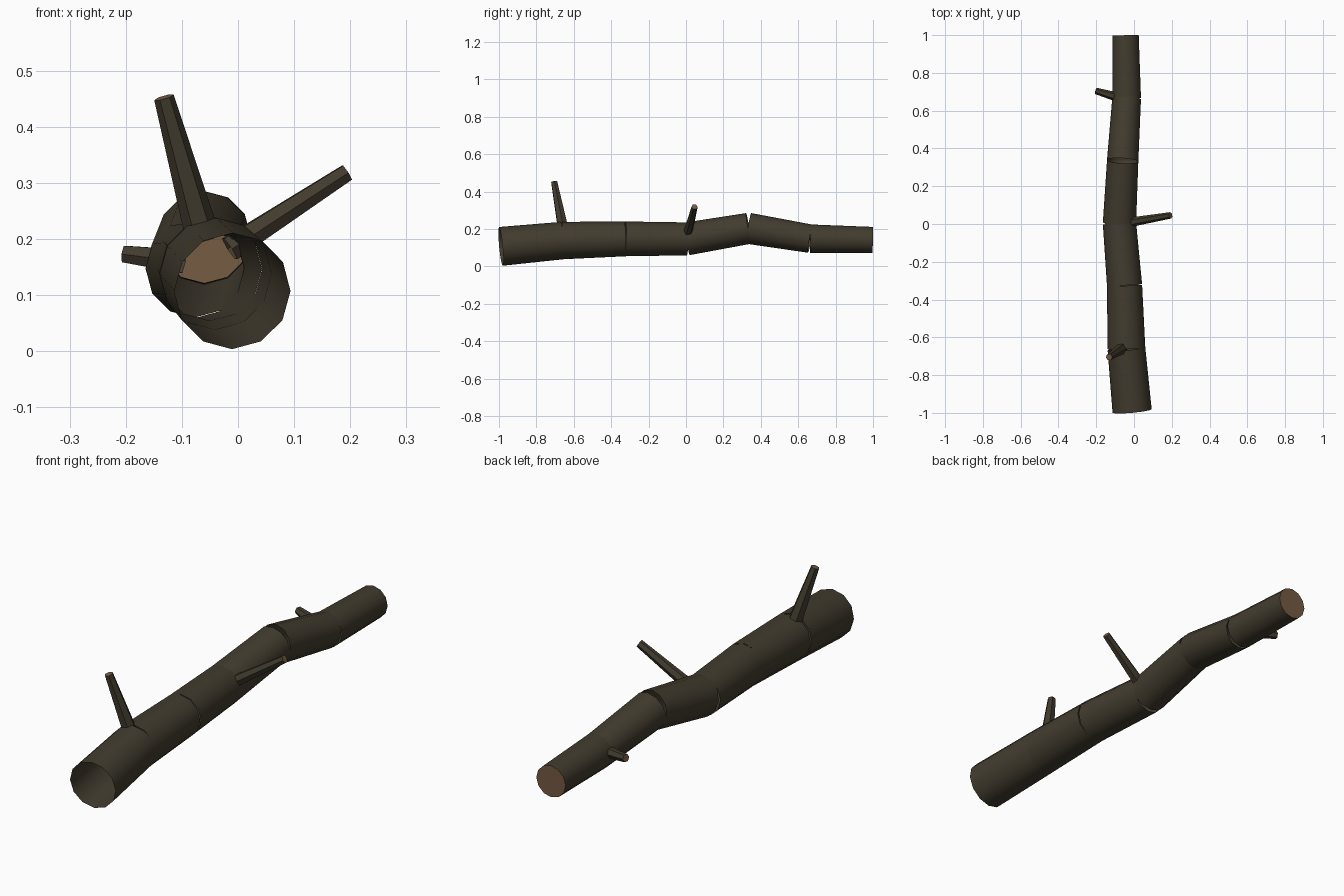
import bpy
import bmesh
from math import cos, sin, tau, radians
from mathutils import Vector

cube = bpy.data.objects.get("Cube")
if cube:
    bpy.data.objects.remove(cube, do_unlink=True)


def material(name, rgb):
    mat = bpy.data.materials.new(name)
    mat.use_nodes = True
    mat.diffuse_color = (*rgb, 1)
    mat.node_tree.nodes["Principled BSDF"].inputs["Base Color"].default_value = (*rgb, 1)
    return mat


bark = material("dark bark", (0.055, 0.045, 0.028))
wood = material("cut wood", (0.18, 0.105, 0.056))


def tube(name, start, end, r0, r1, sides, capped):
    """Open tapered tube between two points, with an optional wood cap at its end."""
    start, end = Vector(start), Vector(end)
    turn = (end - start).to_track_quat('Z', 'Y')
    bm = bmesh.new()
    rings = []
    for centre, r in ((start, r0), (end, r1)):
        rings.append([bm.verts.new(centre + turn @ Vector((r * cos(tau * i / sides),
                                                          r * sin(tau * i / sides), 0)))
                      for i in range(sides)])
    low, high = rings
    for i in range(sides):
        j = (i + 1) % sides
        bm.faces.new((low[i], low[j], high[j], high[i]))
    if capped:
        bm.faces.new(high).material_index = 1
    mesh = bpy.data.meshes.new(name)
    bm.to_mesh(mesh)
    bm.free()
    mesh.materials.append(bark)
    mesh.materials.append(wood)
    obj = bpy.data.objects.new(name, mesh)
    bpy.context.collection.objects.link(obj)
    bpy.ops.object.select_all(action='DESELECT')
    obj.select_set(True)
    bpy.context.view_layer.objects.active = obj
    bpy.ops.object.shade_smooth_by_angle(angle=radians(40))
    return obj


# Trunk joints: centre and radius, from the hollow front end to the capped back end
joints = [
    ((-0.01, -0.99, 0.107), 0.104),
    ((-0.04, -0.66, 0.138), 0.100),
    ((-0.05, -0.325, 0.147), 0.093),
    ((-0.077, 0.005, 0.147), 0.088),
    ((-0.06, 0.335, 0.203), 0.083),
    ((-0.039, 0.665, 0.148), 0.076),
    ((-0.045, 0.998, 0.141), 0.070),
]
for n, ((a, ra), (b, rb)) in enumerate(zip(joints, joints[1:]), 1):
    tube(f"trunk_segment_{n}", a, b, ra, rb, 12, n == len(joints) - 1)

# Broken-off side branches
tube("upper_branch", (-0.062, -0.657, 0.2), (-0.132, -0.705, 0.452), 0.031, 0.018, 6, True)
tube("left_branch", (-0.015, 0.01, 0.182), (0.194, 0.046, 0.318), 0.025, 0.017, 6, True)
tube("right_stub", (-0.1, 0.675, 0.16), (-0.203, 0.705, 0.173), 0.024, 0.017, 6, True)
